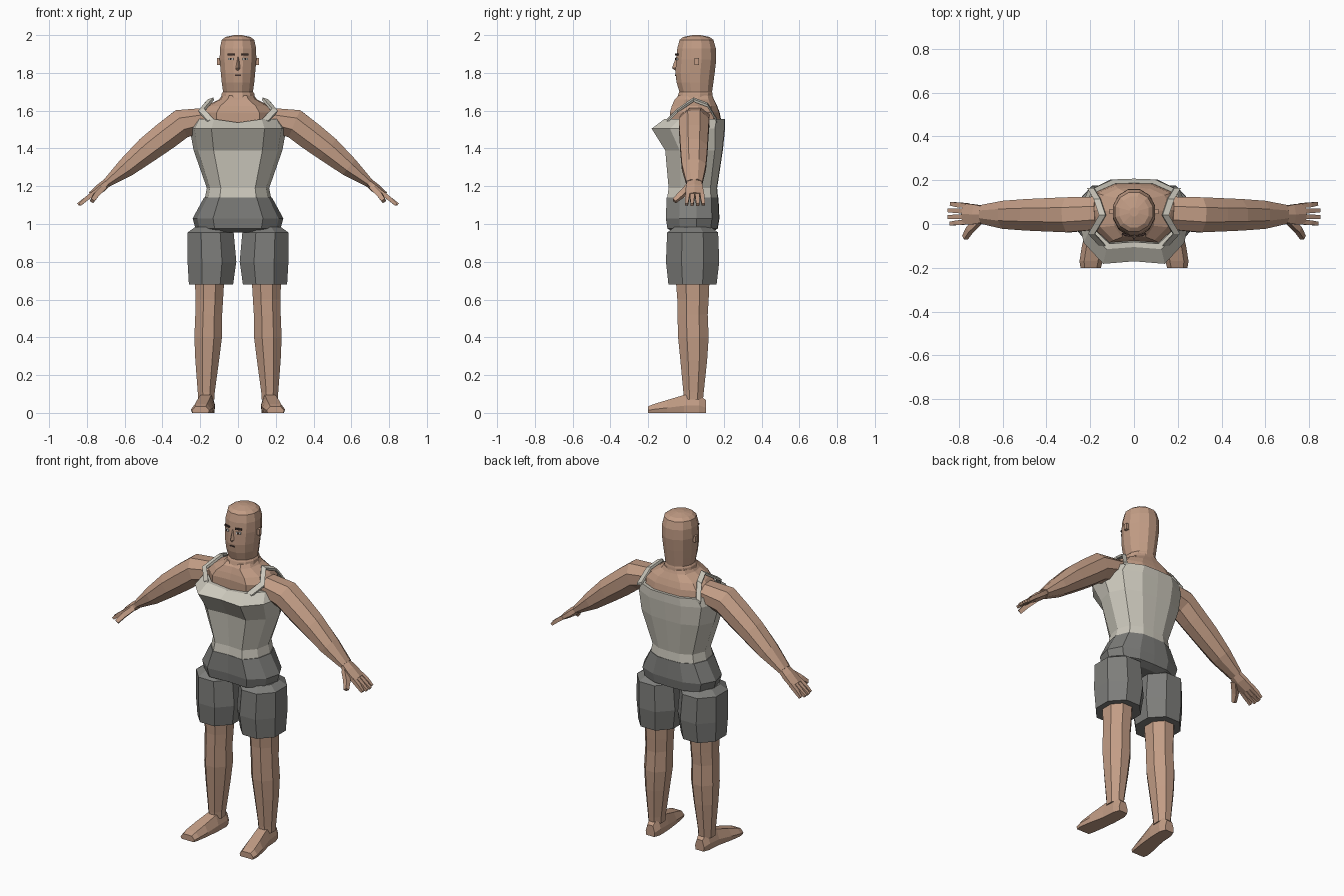
import bpy, bmesh, math
from mathutils import Vector


def material(name, rgb):
    m = bpy.data.materials.new(name)
    m.diffuse_color = (*rgb, 1)
    return m


SKIN = material("skin", (0.54, 0.335, 0.235))
CREAM = material("cream cloth", (0.60, 0.575, 0.50))
GREY = material("grey cloth", (0.205, 0.205, 0.195))
DARK = material("dark brown", (0.05, 0.03, 0.025))
WHITE = material("eye white", (0.75, 0.72, 0.68))


def loft(name, rings, mat, mirror=False):
    """Skin a list of equal-length point rings and cap both ends."""
    bm = bmesh.new()
    loops = [[bm.verts.new(p) for p in r] for r in rings]
    n = len(loops[0])
    for a, b in zip(loops, loops[1:]):
        for i in range(n):
            bm.faces.new((a[i], a[(i + 1) % n], b[(i + 1) % n], b[i]))
    bm.faces.new(loops[0])
    bm.faces.new(loops[-1])
    bmesh.ops.recalc_face_normals(bm, faces=bm.faces)
    me = bpy.data.meshes.new(name)
    bm.to_mesh(me)
    bm.free()
    me.materials.append(mat)
    ob = bpy.data.objects.new(name, me)
    bpy.context.collection.objects.link(ob)
    if mirror:
        ob.modifiers.new("mirror", 'MIRROR').use_mirror_merge = False
    return ob


def oval(z, cx, rx, yf, yb, n=8):
    """Horizontal flat-sided ring between y = yf and y = yb."""
    k = 1 / math.cos(math.pi / n)
    cy, ry = (yf + yb) / 2, (yb - yf) / 2
    return [Vector((cx + rx * k * math.cos(t), cy + ry * k * math.sin(t), z))
            for t in [(i + 0.5) * 2 * math.pi / n for i in range(n)]]


HALF = [(0, -0.94), (0.55, -1), (0.9, -0.5), (1, 0.15), (0.82, 0.72), (0.42, 0.98), (0, 1)]
BODY = HALF + [(-x, y) for x, y in HALF[-2:0:-1]]


def body(z, hx, yf, yb, dip=0):
    """Torso ring; dip lowers the middle of the front edge."""
    cy, ry = (yf + yb) / 2, (yb - yf) / 2
    return [Vector((x * hx, cy + y * ry, z - (dip if i == 0 else 0)))
            for i, (x, y) in enumerate(BODY)]


def tube(name, path, mat, n=8, mirror=True):
    """Limb along a path of (x, y, z, half width across y, half thickness)."""
    pts = [Vector(p[:3]) for p in path]
    rings = []
    k = 1 / math.cos(math.pi / n)
    for i, p in enumerate(path):
        d = (pts[min(i + 1, len(pts) - 1)] - pts[max(i - 1, 0)]).normalized()
        v = d.cross(Vector((0, 1, 0))).normalized()
        u = v.cross(d)
        rings.append([pts[i] + u * p[3] * k * math.cos(t) + v * p[4] * k * math.sin(t)
                      for t in [(j + 0.5) * 2 * math.pi / n for j in range(n)]])
    return loft(name, rings, mat, mirror)


def block(name, centre, size, mat, turn=0, mirror=False):
    """Box turned about the vertical axis."""
    cx, cy, cz = centre
    sx, sy, sz = (s / 2 for s in size)
    c, s = math.cos(turn), math.sin(turn)
    rings = [[Vector((cx + c * x - s * y, cy + s * x + c * y, cz + z))
              for x, y in ((-sx, -sy), (sx, -sy), (sx, sy), (-sx, sy))] for z in (-sz, sz)]
    return loft(name, rings, mat, mirror)


# Head and neck
loft("head", [oval(z, 0, rx, yf, yb, 12) for z, rx, yf, yb in (
    (1.64, 0.092, -0.055, 0.145), (1.69, 0.086, -0.04, 0.14), (1.70, 0.079, -0.035, 0.138),
    (1.75, 0.086, -0.05, 0.145), (1.80, 0.091, -0.056, 0.152), (1.87, 0.097, -0.052, 0.16),
    (1.93, 0.096, -0.046, 0.158), (1.975, 0.086, -0.034, 0.145), (1.99, 0.066, -0.015, 0.125),
    (2.0, 0.02, 0.035, 0.075))], SKIN)
block("ear", (0.101, 0.057, 1.86), (0.02, 0.022, 0.036), SKIN, mirror=True)

# Face
loft("nose", [[Vector((-w, -0.045, z)), Vector((0, y, z)), Vector((w, -0.045, z))]
              for z, w, y in ((1.81, 0.014, -0.054), (1.825, 0.018, -0.074), (1.885, 0.007, -0.053))], SKIN)
block("eye", (0.038, -0.049, 1.873), (0.028, 0.009, 0.012), WHITE, 0.25, True)
block("pupil", (0.038, -0.0515, 1.873), (0.009, 0.009, 0.011), DARK, 0.25, True)
block("eyebrow", (0.038, -0.049, 1.897), (0.036, 0.009, 0.009), DARK, 0.25, True)
block("mouth", (0, -0.055, 1.787), (0.03, 0.006, 0.007), DARK)

# Chest and shoulders
loft("chest", [body(*r) for r in (
    (1.42, 0.18, -0.07, 0.16), (1.54, 0.205, -0.085, 0.188), (1.59, 0.205, -0.085, 0.178),
    (1.625, 0.17, -0.075, 0.165), (1.66, 0.10, -0.06, 0.148), (1.68, 0.085, -0.04, 0.14))], SKIN)

# Sleeveless top, with a turned-in rim
loft("tank_top", [body(*r) for r in (
    (1.135, 0.176, -0.10, 0.17), (1.19, 0.165, -0.092, 0.165), (1.39, 0.235, -0.11, 0.195),
    (1.505, 0.256, -0.182, 0.207), (1.555, 0.228, -0.115, 0.207, 0.018),
    (1.553, 0.205, -0.09, 0.187, 0.018), (1.50, 0.20, -0.085, 0.18))], CREAM)

# Shoulder straps
STRAP = [(0.145, -0.10, 1.55), (0.195, -0.045, 1.605), (0.145, 0.04, 1.663),
         (0.17, 0.115, 1.635), (0.20, 0.165, 1.55)]
loft("strap", [[Vector((x + dx, y, z + dz)) for dx, dz in
                ((-0.015, 0.007), (0.015, -0.003), (0.012, -0.016), (-0.018, -0.008))]
               for x, y, z in STRAP], CREAM, True)

# Shorts
loft("shorts_waist", [body(*r) for r in (
    (0.955, 0.16, -0.06, 0.13), (0.975, 0.225, -0.098, 0.168), (1.03, 0.24, -0.107, 0.177),
    (1.14, 0.18, -0.102, 0.172))], GREY)
loft("shorts_leg", [oval(*r) for r in (
    (0.68, 0.143, 0.117, -0.093, 0.162), (0.80, 0.138, 0.129, -0.106, 0.176),
    (0.955, 0.145, 0.122, -0.10, 0.17), (0.985, 0.14, 0.085, -0.06, 0.13))], GREY, True)

# Legs
loft("leg", [oval(*r) for r in (
    (0.07, 0.168, 0.043, -0.012, 0.09), (0.11, 0.168, 0.045, -0.014, 0.094),
    (0.28, 0.163, 0.063, -0.03, 0.112), (0.40, 0.158, 0.073, -0.042, 0.12),
    (0.52, 0.155, 0.071, -0.045, 0.115), (0.60, 0.152, 0.073, -0.046, 0.12),
    (0.72, 0.15, 0.078, -0.055, 0.125))], SKIN, True)

# Feet, lofted from heel to toes
loft("foot", [[Vector((xc + w * a, y, h * b)) for a, b in
               ((-0.9, 0), (0.9, 0), (1, 0.4), (0.6, 1), (-0.6, 1), (-1, 0.4))]
              for y, xc, w, h in ((0.107, 0.166, 0.03, 0.065), (0.07, 0.166, 0.045, 0.10),
                                  (-0.01, 0.17, 0.047, 0.095), (-0.10, 0.185, 0.053, 0.068),
                                  (-0.17, 0.196, 0.053, 0.047), (-0.202, 0.198, 0.046, 0.034))],
     SKIN, True)

# Arms
tube("arm", [(0.17, 0.05, 1.555, 0.075, 0.06), (0.30, 0.042, 1.53, 0.08, 0.078),
             (0.385, 0.042, 1.465, 0.076, 0.075), (0.477, 0.042, 1.395, 0.072, 0.069),
             (0.588, 0.042, 1.302, 0.064, 0.052), (0.694, 0.044, 1.218, 0.043, 0.024)], SKIN)

# Hands
tube("palm", [(0.685, 0.044, 1.225, 0.036, 0.02), (0.725, 0.044, 1.192, 0.045, 0.022),
              (0.778, 0.046, 1.152, 0.049, 0.016)], SKIN, 6)
for i in range(4):
    y, tip = 0.009 + 0.025 * i, (0.838, 0.847, 0.847, 0.836)[i]
    end = 0.002 + 0.03 * i
    tube("finger", [(0.765, y, 1.162, 0.011, 0.012), (0.805, (y + end) / 2, 1.132, 0.011, 0.011),
                    (tip, end, 1.103, 0.008, 0.008)], SKIN, 4)
tube("thumb", [(0.71, 0.015, 1.195, 0.016, 0.014), (0.75, -0.025, 1.155, 0.015, 0.014),
               (0.772, -0.062, 1.122, 0.011, 0.011)], SKIN, 4)
